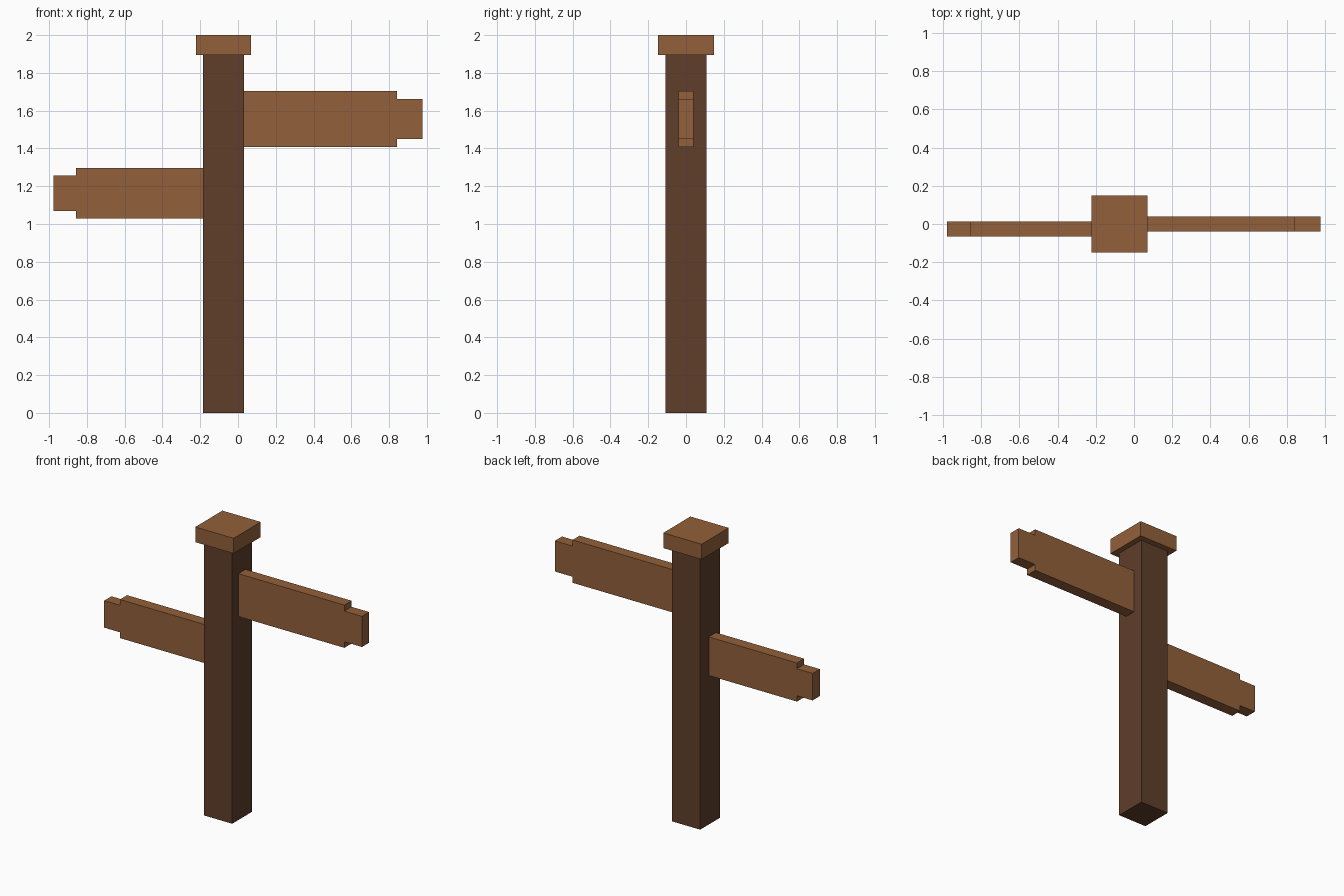
import bpy
import bmesh

cube = bpy.data.objects.get("Cube")
if cube:
    bpy.data.objects.remove(cube, do_unlink=True)


def material(name, color):
    mat = bpy.data.materials.new(name)
    mat.use_nodes = True
    mat.diffuse_color = color
    mat.node_tree.nodes["Principled BSDF"].inputs["Base Color"].default_value = color
    return mat


light_wood = material("light wood", (0.29, 0.118, 0.042, 1))
dark_wood = material("dark wood", (0.115, 0.049, 0.024, 1))


def slab(name, outline, y_front, y_back, mat):
    """Extrude an (x, z) outline along y into a closed flat-shaded solid."""
    bm = bmesh.new()
    face = bm.faces.new([bm.verts.new((x, y_front, z)) for x, z in outline])
    grown = bmesh.ops.extrude_face_region(bm, geom=[face])["geom"]
    moved = [v for v in grown if isinstance(v, bmesh.types.BMVert)]
    bmesh.ops.translate(bm, verts=moved, vec=(0, y_back - y_front, 0))
    bmesh.ops.recalc_face_normals(bm, faces=bm.faces)
    mesh = bpy.data.meshes.new(name)
    bm.to_mesh(mesh)
    bm.free()
    mesh.materials.append(mat)
    obj = bpy.data.objects.new(name, mesh)
    bpy.context.collection.objects.link(obj)
    return obj


def block(name, x0, x1, z0, z1, half_depth, mat):
    outline = [(x0, z0), (x1, z0), (x1, z1), (x0, z1)]
    return slab(name, outline, -half_depth, half_depth, mat)


def sign_board(name, root, shoulder, tip, z0, z1, notch, y):
    """Plank with a narrower stepped tongue at its outer end."""
    outline = [(root, z0), (shoulder, z0), (shoulder, z0 + notch), (tip, z0 + notch),
               (tip, z1 - notch), (shoulder, z1 - notch), (shoulder, z1), (root, z1)]
    return slab(name, outline, y - 0.039, y + 0.039, light_wood)


# Square post and overhanging cap
block("post", -0.184, 0.031, 0, 1.895, 0.108, dark_wood)
block("post_cap", -0.223, 0.07, 1.895, 2, 0.148, light_wood)

# Two direction boards, set into the sides of the post
sign_board("left_board", 0.03, 0.841, 0.976, 1.407, 1.703, 0.042, 0)
sign_board("right_board", -0.183, -0.858, -0.978, 1.03, 1.297, 0.04, -0.026)
